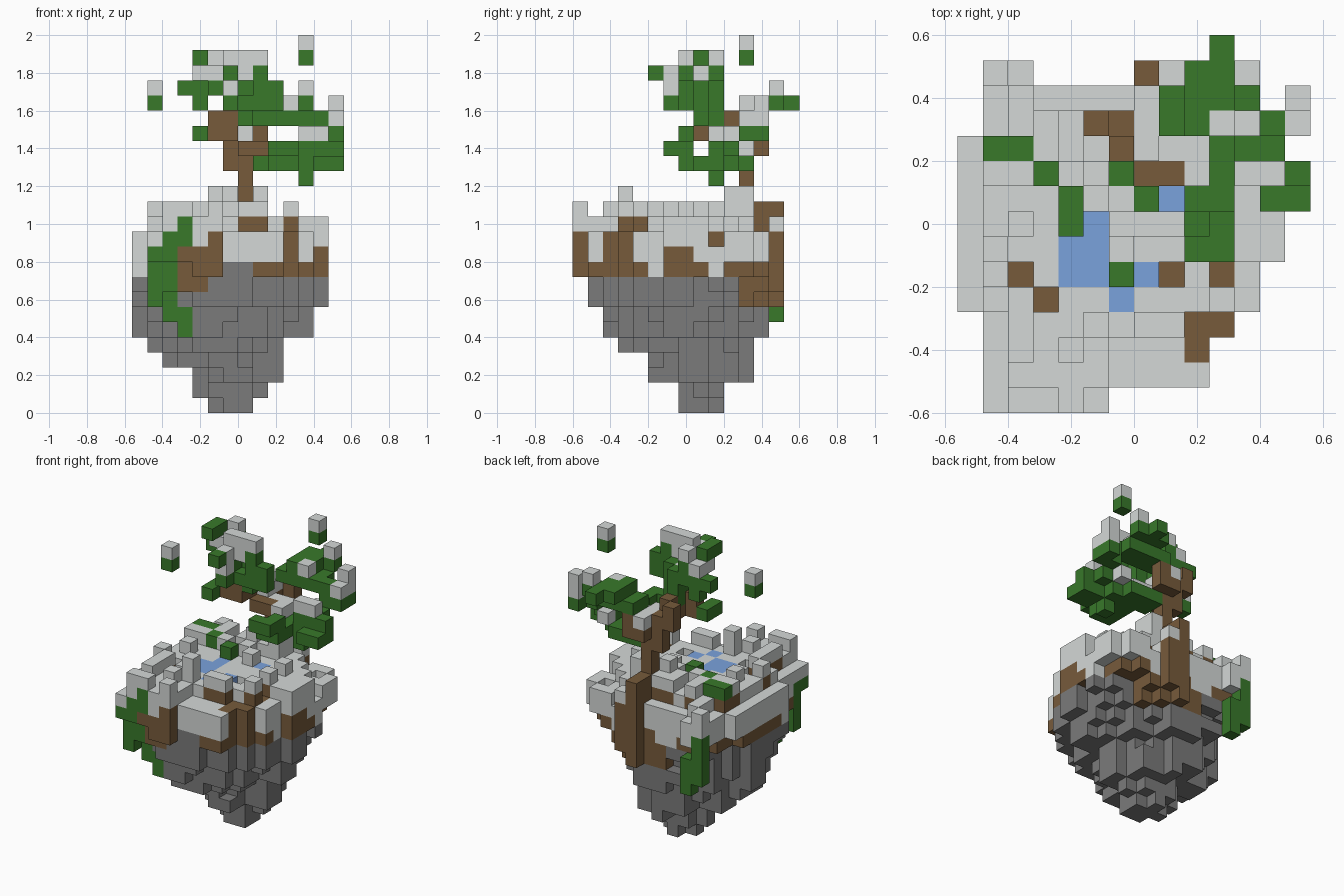
import bpy
import bmesh
import random
from mathutils import Vector

random.seed(4)
CELL = 0.08
ORIGIN = Vector((-0.56, -0.6, 0))

cube = bpy.data.objects.get("Cube")
if cube:
    bpy.data.objects.remove(cube)


def material(name, red, green, blue):
    mat = bpy.data.materials.new(name)
    mat.use_nodes = True
    color = (red, green, blue, 1)
    mat.diffuse_color = color
    mat.node_tree.nodes["Principled BSDF"].inputs["Base Color"].default_value = color
    return mat


snow_white = material("snow grey", .66, .69, .68)
stone_grey = material("stone grey", .197, .197, .197)
earth_brown = material("earth brown", .184, .104, .044)
leaf_green = material("leaf green", .04, .19, .023)
water_blue = material("water blue", .195, .36, .72)

PARTS = {
    "stone_base": stone_grey, "dirt_layer": earth_brown, "ground_snow": snow_white,
    "pond": water_blue, "trunk": earth_brown, "leaves": leaf_green,
    "leaf_snow": snow_white, "vines": leaf_green,
}
blocks = {}


def span(value):
    """A single cell number or an inclusive pair of them."""
    first, last = value if isinstance(value, tuple) else (value, value)
    return range(first, last + 1)


def fill(part, across, along, up):
    for i in span(across):
        for j in span(along):
            for k in span(up):
                blocks[i, j, k] = part


def leaf(across, along, up):
    fill("leaves", across, along, up)


def leaf_snow(across, along, up):
    fill("leaf_snow", across, along, up)


def offset(i, j, left, right, front, back, power):
    """How far out a cell lies in a rounded outline, 1 at its rim."""
    u = abs(2 * i + 1 - left - right) / (right - left)
    v = abs(2 * j + 1 - front - back) / (back - front)
    return u ** power + v ** power


# Plan of the island: first and last cell of each row, front to back
ROWS = [(1, 5), (1, 9), (1, 9), (1, 10), (0, 11), (0, 11), (0, 12),
        (0, 12), (0, 12), (0, 12), (0, 12), (1, 12), (1, 11), (1, 2)]
plan = [(i, j) for j, row in enumerate(ROWS) for i in span(row)]
rough = {cell: random.uniform(0.85, 1.1) for cell in plan}

# Stone layers from the tip up: left, right, front and back limits, roundness
LAYERS = [(5, 8, 7, 10, 1.5), (4, 9, 7, 10, 1.9), (4, 10, 5, 12, 1.3), (2, 10, 5, 12, 1.5),
          (1, 10, 3, 12, 1.5), (0, 12, 2, 13, 1.4), (0, 12, 2, 13, 1.7),
          (0, 13, 1, 13, 1.7), (0, 13, 1, 13, 2.1)]
for k, limits in enumerate(LAYERS):
    for i, j in plan:
        if offset(i, j, *limits) < rough[i, j]:
            soil = k > 6 and j > 10 and i > 4
            blocks[i, j, k] = "dirt_layer" if soil else "stone_base"

# Soil and snow columns on top of the stone, stepping down at the rim
bare = {(2, 5), (3, 4), (8, 5), (10, 5), (9, 2), (9, 3), (10, 3)}
for i, j in plan:
    edge = any((i + a, j + b) not in rough for a, b in ((1, 0), (-1, 0), (0, 1), (0, -1)))
    height = random.choice((12, 12, 13)) if edge else random.choice((13, 13, 14))
    if i == 0 or (i > 5 and j < 3):
        height = 12
    elif j == 0:
        height = 12 if i == 1 else 14 - (i == 4)
    elif i + j > 20:
        height = random.choice((11, 12))
    elif i == 12:
        height = 13
    elif j == 3 and i > 5:
        height = 14 if i in (7, 8) else 13
    elif i in range(3, 10) and j in range(3, 8):
        height = 13
    if (i, j) in bare:
        height = min(height, 12)
    base = 10 if offset(i, j, 0, 13, 0, 14, 2) > 1.05 else 9
    fill("dirt_layer", i, j, (base, height - 1))
    if (i, j) not in bare:
        depth = random.choice((2, 2, 2, 2, 3)) if edge else 1
        if i == 5 and j < 3:
            depth = 2
        fill("ground_snow", i, j, (max(base, height - depth), height - 1))
fill("stone_base", (6, 7), 1, 9)
fill("dirt_layer", (3, 4), 1, 8)
fill("ground_snow", 5, 3, (13, 14))
fill("ground_snow", 8, (10, 11), (13, 14))
fill("ground_snow", 6, 10, (13, 14))

# Pond
for across, along in ((5, 7), ((4, 5), (5, 6)), (7, 5), (6, 4), (8, 8)):
    fill("pond", across, along, 12)
    for i in span(across):
        for j in span(along):
            blocks.pop((i, j, 13), None)

# Vines and plants
fill("vines", 1, 0, 10)
fill("vines", 1, 1, (7, 10))
fill("vines", 2, 0, (10, 11))
fill("vines", 2, 1, (8, 9))
fill("vines", 2, 2, (6, 7))
fill("vines", 3, 0, (11, 12))
fill("vines", 3, 2, (5, 6))
fill("vines", 1, 13, (7, 10))
fill("vines", 2, 13, (6, 8))
fill("vines", (1, 2), 10, 13)
fill("vines", 3, 9, 13)
fill("vines", 5, 8, 13)

# Trunk with its root down the back, then the branches
fill("trunk", 7, 13, (7, 13))
fill("trunk", 8, 13, (8, 11))
fill("ground_snow", 8, 13, 12)
fill("trunk", 7, (11, 12), (12, 13))
fill("trunk", 7, 11, (14, 16))
fill("trunk", 6, 11, (16, 18))
fill("trunk", 5, 11, (18, 19))
fill("trunk", 6, 10, (18, 19))
fill("trunk", (5, 6), 8, (18, 19))
fill("trunk", 6, 9, 18)
fill("trunk", (7, 8), 9, 17)
fill("trunk", 7, (10, 12), 17)
fill("trunk", 8, 12, (17, 18))
leaf_snow(7, (10, 12), 18)

# Low foliage on the right
leaf(11, 9, (15, 17))
leaf((9, 10), (7, 8), 16)
leaf((9, 11), 10, 16)
leaf((9, 10), 9, 16)
leaf((12, 13), 8, 16)
leaf((12, 13), 9, (16, 17))
leaf((8, 10), 11, 16)
leaf(8, 10, 16)
leaf(10, (6, 7), 17)
leaf(9, 6, 17)
leaf((11, 12), 10, 17)
leaf(12, 11, (18, 19))
leaf_snow((8, 9), 10, 17)
leaf_snow(9, 9, 17)
leaf_snow(11, 11, 17)
leaf_snow((11, 12), 9, 18)

# Foliage at the back
leaf((8, 11), (11, 12), 19)
leaf((9, 10), (12, 13), 20)
leaf(10, 14, 20)
leaf(11, 13, 20)
leaf(9, 11, 20)
leaf(13, (11, 12), 18)
leaf_snow(10, 11, 20)
leaf_snow(11, 13, 21)
leaf_snow(13, (11, 12), 19)
leaf_snow(13, 12, 20)

# Crown
leaf(4, (7, 8), 18)
leaf(6, 9, 19)
leaf(7, 8, 19)
leaf((6, 7), (7, 8), 20)
leaf(6, (6, 9), 20)
leaf((8, 9), 7, (20, 21))
leaf(4, 9, 20)
leaf((3, 6), 9, 21)
leaf(5, 8, 21)
leaf(7, 8, 21)
leaf(6, 7, 21)
leaf(6, 5, 22)
leaf(6, 7, 22)
leaf(5, 9, 22)
leaf(8, 7, 22)
leaf(4, (7, 8), 23)
leaf_snow(6, 8, 21)
leaf_snow(6, 6, (21, 22))
leaf_snow(4, (8, 9), 22)
leaf_snow(5, 8, 22)
leaf_snow(7, 7, 22)
leaf_snow((6, 8), 7, 23)
leaf_snow(5, 9, 23)

# Loose snow-capped leaves
for i, j, k in ((1, 6, 20), (11, 11, 23)):
    leaf(i, j, k)
    leaf_snow(i, j, k + 1)


def build(part, mat):
    """Mesh the outer faces of all the blocks of one part."""
    bm = bmesh.new()
    for cell in [c for c, name in blocks.items() if name == part]:
        centre = Vector(cell) + Vector((.5, .5, .5))
        for axis in range(3):
            for side in (-1, 1):
                normal = Vector((0, 0, 0))
                normal[axis] = side
                if tuple(int(a + b) for a, b in zip(cell, normal)) in blocks:
                    continue
                u = Vector((0, 0, 0))
                u[(axis + 1) % 3] = .5
                v = normal.cross(u)
                corners = (-u - v, u - v, u + v, v - u)
                bm.faces.new([bm.verts.new((centre + normal / 2 + c) * CELL + ORIGIN)
                              for c in corners])
    bmesh.ops.remove_doubles(bm, verts=bm.verts, dist=0.001)
    mesh = bpy.data.meshes.new(part)
    bm.to_mesh(mesh)
    bm.free()
    mesh.materials.append(mat)
    bpy.context.collection.objects.link(bpy.data.objects.new(part, mesh))


for part, mat in PARTS.items():
    build(part, mat)
